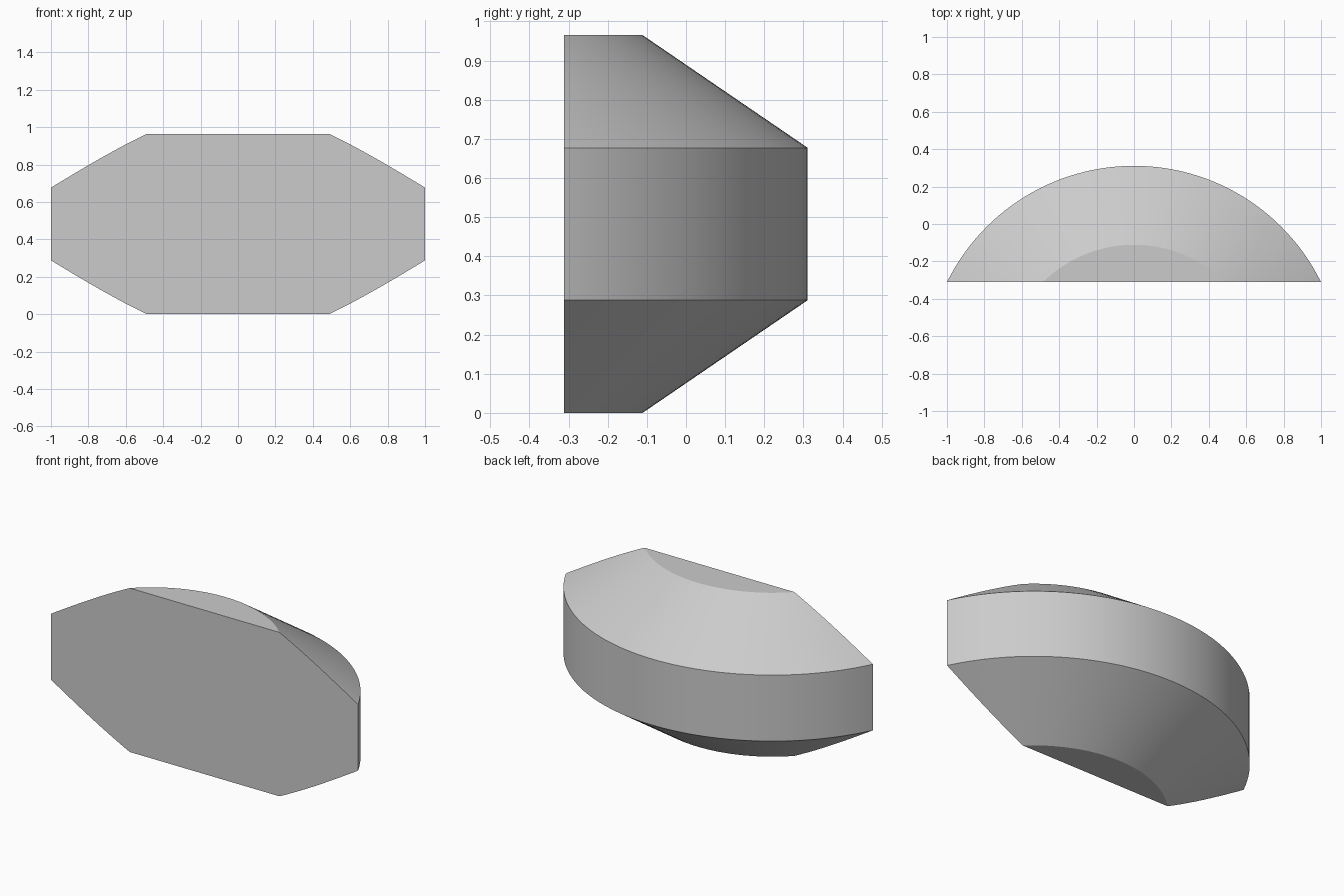
import bpy
import bmesh
import math
from mathutils import Vector

cube = bpy.data.objects.get("Cube")
if cube:
    bpy.data.objects.remove(cube, do_unlink=True)

FRONT = -0.311                 # flat front plane
AXIS_Y = -0.804                # centre of the turned shape
WIDE, NARROW = 1.115, 0.693    # rim and cap radii
PROFILE = [(0, 0), (NARROW, 0), (WIDE, 0.288), (WIDE, 0.677), (NARROW, 0.965), (0, 0.965)]

# Single grey material
grey = bpy.data.materials.new("light grey")
colour = (0.6, 0.6, 0.6, 1)
grey.use_nodes = True
grey.diffuse_color = colour
grey.node_tree.nodes["Principled BSDF"].inputs["Base Color"].default_value = colour

# Turn the bevelled rim profile around its axis
bm = bmesh.new()
verts = [bm.verts.new((r, AXIS_Y, z)) for r, z in PROFILE]
edges = [bm.edges.new(pair) for pair in zip(verts, verts[1:])]
bmesh.ops.spin(bm, geom=verts + edges, cent=(0, AXIS_Y, 0), axis=(0, 0, 1),
               angle=math.tau, steps=160)
bmesh.ops.remove_doubles(bm, verts=bm.verts, dist=0.0001)

# Slice off everything ahead of the front plane and close the cut
cut = bmesh.ops.bisect_plane(bm, geom=bm.verts[:] + bm.edges[:] + bm.faces[:],
                             plane_co=(0, FRONT, 0), plane_no=(0, 1, 0), clear_inner=True)
rim = [e for e in cut["geom_cut"] if isinstance(e, bmesh.types.BMEdge)]
bmesh.ops.contextual_create(bm, geom=rim)

# Merge each flat cap into a single face
for side in (-1, 1):
    cap = [f for f in bm.faces if abs(f.normal.z) > 0.99
           and (f.calc_center_median().z - 0.48) * side > 0]
    bmesh.ops.dissolve_faces(bm, faces=cap)
bmesh.ops.recalc_face_normals(bm, faces=bm.faces)

mesh = bpy.data.meshes.new("bevelled_segment")
bm.to_mesh(mesh)
bm.free()
mesh.materials.append(grey)
segment = bpy.data.objects.new("bevelled_segment", mesh)
bpy.context.collection.objects.link(segment)

# Smooth curved bands, crisp borders
bpy.ops.object.select_all(action="DESELECT")
segment.select_set(True)
bpy.context.view_layer.objects.active = segment
bpy.ops.object.shade_smooth_by_angle(angle=math.radians(20))
